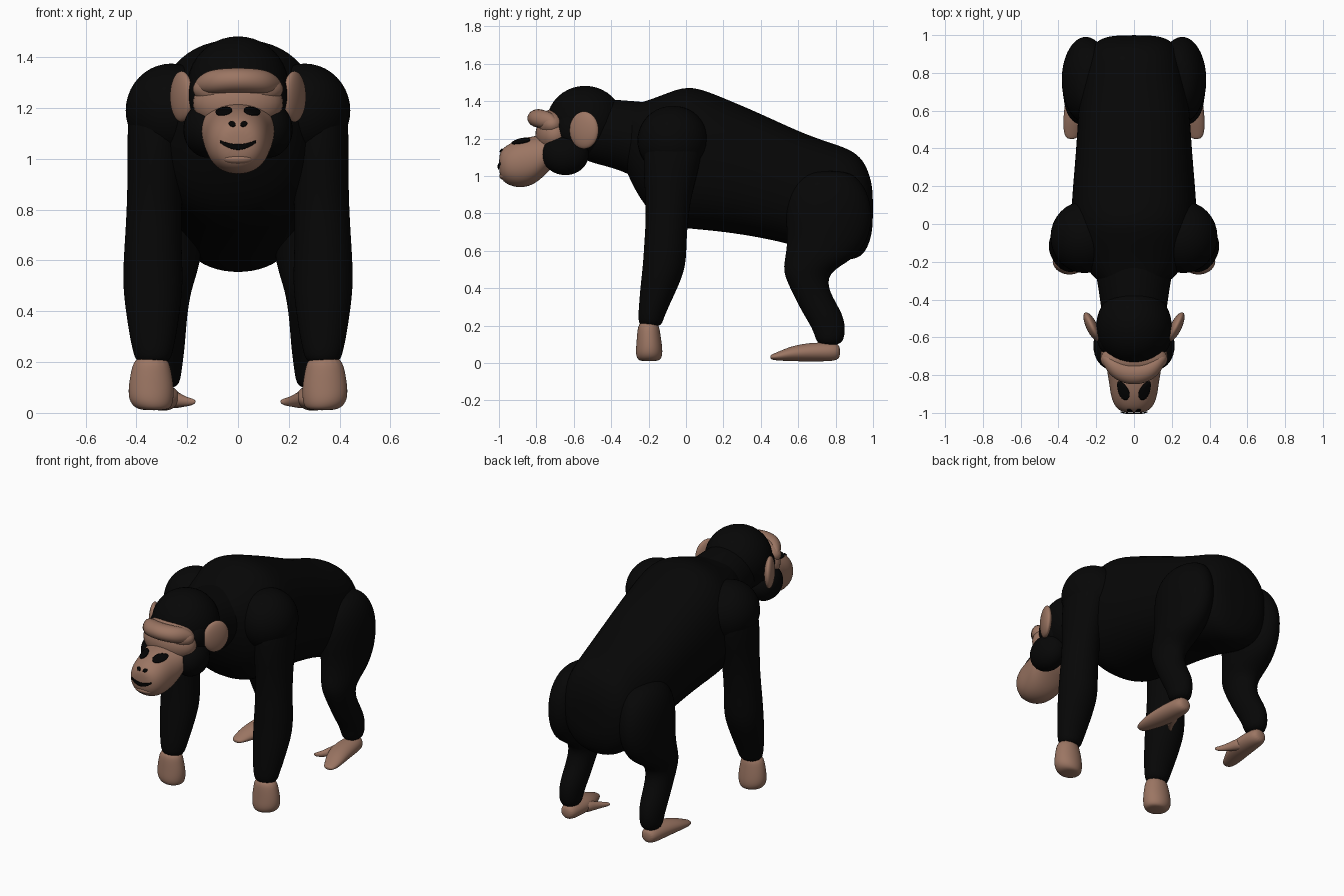
import bpy, bmesh, math
from mathutils import Vector
from mathutils.bvhtree import BVHTree

cube = bpy.data.objects.get("Cube")
if cube:
    bpy.data.objects.remove(cube)


def material(name, rgb):
    m = bpy.data.materials.new(name)
    m.use_nodes = True
    m.diffuse_color = (*rgb, 1)
    bsdf = m.node_tree.nodes["Principled BSDF"]
    bsdf.inputs["Base Color"].default_value = (*rgb, 1)
    bsdf.inputs["Roughness"].default_value = 0.9
    return m


FUR = material("black fur", (0.002, 0.002, 0.002))
SKIN = material("brown skin", (0.33, 0.18, 0.125))
DARK = material("dark features", (0.001, 0.001, 0.001))
SIDES = (("left_", 1), ("right_", -1))


def finish(name, bm, mat, levels=2):
    bmesh.ops.recalc_face_normals(bm, faces=bm.faces)
    me = bpy.data.meshes.new(name)
    bm.to_mesh(me)
    bm.free()
    me.materials.append(mat)
    me.shade_smooth()
    ob = bpy.data.objects.new(name, me)
    bpy.context.collection.objects.link(ob)
    if levels:
        ob.modifiers.new("Smooth", 'SUBSURF').levels = levels
        ob.modifiers["Smooth"].render_levels = levels
    return ob


def loft(name, rings, mat, axis='Z', side=1, n=16, power=1):
    """Skin rings (x, y, z, radius x, other radius) across the axis; power under 1 squares them."""
    bm = bmesh.new()
    loops = []
    for x, y, z, ra, rb in rings:
        loop = []
        for i in range(n):
            c, s = math.cos(math.tau * i / n), math.sin(math.tau * i / n)
            u = ra * math.copysign(abs(c) ** power, c)
            v = rb * math.copysign(abs(s) ** power, s)
            p = (x + u, y + v, z) if axis == 'Z' else (x + u, y, z + v)
            loop.append(bm.verts.new((p[0] * side, p[1], p[2])))
        loops.append(loop)
    for a, b in zip(loops, loops[1:]):
        for i in range(n):
            j = (i + 1) % n
            bm.faces.new((a[i], a[j], b[j], b[i]))
    bm.faces.new(loops[0])
    bm.faces.new(loops[-1])
    return finish(name, bm, mat)


def span(rows):
    """Turn (y, top, bottom, half width) rows into rings across y."""
    return [(0, y, (t + b) / 2, w, (t - b) / 2) for y, t, b, w in rows]


def ball(name, centre, radii, mat, side=1, turn=0):
    bm = bmesh.new()
    bmesh.ops.create_uvsphere(bm, u_segments=32, v_segments=20, radius=1)
    for v in bm.verts:
        x, y, z = (v.co[i] * radii[i] for i in range(3))
        c, s = math.cos(turn), math.sin(turn)
        v.co = ((centre[0] + x * c - y * s) * side, centre[1] + x * s + y * c, centre[2] + z)
    return finish(name, bm, mat, 0)


# Trunk and neck
loft("torso", span([
    (-.35, 1.37, 1.1, .13), (-.29, 1.385, .95, .21), (-.2, 1.41, .8, .29),
    (-.08, 1.46, .72, .325), (.03, 1.495, .71, .342), (.2, 1.425, .695, .33),
    (.4, 1.34, .665, .312), (.6, 1.245, .62, .3), (.75, 1.19, .56, .285),
    (.88, 1.15, .54, .26), (.95, 1.09, .57, .225), (.985, 1.0, .65, .17),
    (1.0, .92, .73, .1)]), FUR, 'Y', power=.85)
loft("neck", span([
    (-.6, 1.38, 1.1, .14), (-.48, 1.42, 1.06, .175), (-.35, 1.41, 1.03, .19),
    (-.2, 1.4, .95, .22), (-.1, 1.38, .9, .2)]), FUR, 'Y')

# Head
ball("cranium", (0, -.54, 1.285), (.2, .205, .197), FUR)
ball("upper_face", (0, -.7, 1.22), (.178, .105, .115), SKIN)
ball("forehead", (0, -.715, 1.275), (.178, .085, .08), SKIN)
muzzle = loft("muzzle", span([
    (-.66, 1.24, 1.09, .13), (-.72, 1.235, 1.04, .15), (-.78, 1.22, .975, .146),
    (-.84, 1.212, .94, .134), (-.9, 1.196, .935, .127), (-.95, 1.172, .95, .112),
    (-.985, 1.145, .975, .085), (-1.0, 1.11, 1.02, .045)]), SKIN, 'Y', power=.92)
ball("lower_lip", (0, -.968, 1.0), (.062, .03, .022), SKIN)

# Brow ridge: a thick band bent round the forehead
bm = bmesh.new()
rows, n = 14, 12
grid = []
for i in range(rows + 1):
    t = 2 * i / rows - 1
    r = .051 * (1 - .8 * abs(t) ** 6)
    cx, cy, cz = .172 * t, -.79 + .08 * t * t, 1.309 - .018 * t * t
    grid.append([bm.verts.new((cx, cy + r * 1.2 * math.cos(math.tau * k / n),
                               cz + r * math.sin(math.tau * k / n))) for k in range(n)])
for a, b in zip(grid, grid[1:]):
    for k in range(n):
        bm.faces.new((a[k], a[(k + 1) % n], b[(k + 1) % n], b[k]))
bm.faces.new(grid[0])
bm.faces.new(grid[-1])
finish("brow_ridge", bm, SKIN, 1)

# Painted features: thin patches laid onto the muzzle
bpy.context.view_layer.update()
tree = BVHTree.FromObject(muzzle, bpy.context.evaluated_depsgraph_get())


def patch(name, columns):
    """Quad strip through columns of (x, z) points pressed onto the muzzle."""
    bm = bmesh.new()
    made = []
    for col in columns:
        line = []
        for x, z in col:
            hit, normal, _, _ = tree.ray_cast(Vector((x, -2, z)), Vector((0, 1, 0)))
            p = hit + normal * .005 if hit else Vector((x, -.82, z))
            line.append(bm.verts.new(p))
        made.append(line)
    for a, b in zip(made, made[1:]):
        for k in range(len(a) - 1):
            bm.faces.new((a[k], a[k + 1], b[k + 1], b[k]))
    ob = finish(name, bm, DARK, 0)
    thick = ob.modifiers.new("Thickness", 'SOLIDIFY')
    thick.thickness = .006
    thick.offset = 0


def oval(cx, cz, rx, rz, tilt=0):
    cols = []
    for i in range(13):
        a = math.pi * (.02 + .96 * i / 12)
        x, h = -math.cos(a), math.sin(a)
        cols.append([(cx + rx * x, cz + rz * h * k / 3 + tilt * x) for k in range(-3, 4)])
    return cols


for label, s in SIDES:
    patch(label + "eye", oval(.054 * s, 1.183, .031, .014, -.005 * s))
    patch(label + "nostril", oval(.022 * s, 1.134, .013, .009, .002 * s))
smile = []
for i in range(21):
    t = i / 10 - 1
    mid, half = 1.047 + .021 * t * t, .011 * (1 - .6 * t * t)
    smile.append([(.068 * t, mid + half * k / 2) for k in range(-2, 3)])
patch("mouth", smile)

for label, s in SIDES:
    # Cheek fur and ear
    ball(label + "cheek", (.12, -.645, 1.115), (.095, .125, .11), FUR, s)
    ball(label + "temple", (.135, -.59, 1.25), (.062, .1, .1), FUR, s)
    ball(label + "ear", (.222, -.545, 1.245), (.03, .085, .1), SKIN, s, -.45)

    # Shoulder and arm
    ball(label + "shoulder", (.262, -.07, 1.19), (.18, .19, .185), FUR, s)
    loft(label + "arm", [
        (.3, -.06, 1.33, .06, .08), (.31, -.06, 1.27, .11, .14), (.32, -.07, 1.12, .12, .165),
        (.325, -.09, .95, .112, .135), (.33, -.1, .8, .11, .115), (.335, -.11, .65, .115, .115),
        (.335, -.115, .52, .122, .118), (.335, -.14, .42, .112, .105), (.335, -.17, .31, .095, .083),
        (.335, -.188, .24, .08, .07), (.335, -.19, .19, .065, .058)], FUR, side=s)
    loft(label + "hand", [
        (.34, -.2, .225, .064, .052), (.342, -.2, .17, .08, .062), (.342, -.197, .1, .092, .07),
        (.342, -.197, .05, .09, .074), (.335, -.197, .02, .074, .064),
        (.33, -.197, .01, .045, .045)], SKIN, side=s)

    # Haunch, thigh and shin in one sweep
    loft(label + "leg", [
        (.225, .76, 1.03, .06, .1), (.235, .755, .98, .11, .18), (.25, .76, .89, .128, .225),
        (.255, .765, .78, .132, .238), (.26, .76, .66, .125, .22), (.268, .715, .555, .112, .19),
        (.275, .635, .485, .093, .12), (.28, .665, .38, .08, .1), (.285, .735, .26, .078, .11),
        (.29, .77, .17, .07, .085), (.29, .767, .09, .06, .07)], FUR, side=s)
    # Foot with an inward big toe
    loft(label + "foot", [
        (.29, .825, .06, .03, .03), (.29, .8, .06, .055, .05), (.292, .73, .06, .065, .052),
        (.295, .64, .057, .072, .05), (.31, .56, .05, .066, .04), (.325, .5, .038, .05, .026),
        (.33, .46, .032, .035, .015), (.33, .45, .032, .015, .008)], SKIN, 'Y', s)
    loft(label + "big_toe", [
        (.27, .7, .055, .045, .04), (.245, .64, .05, .036, .034), (.215, .59, .045, .024, .022),
        (.188, .555, .043, .018, .016), (.172, .54, .045, .009, .008)], SKIN, 'Y', s, 10)
